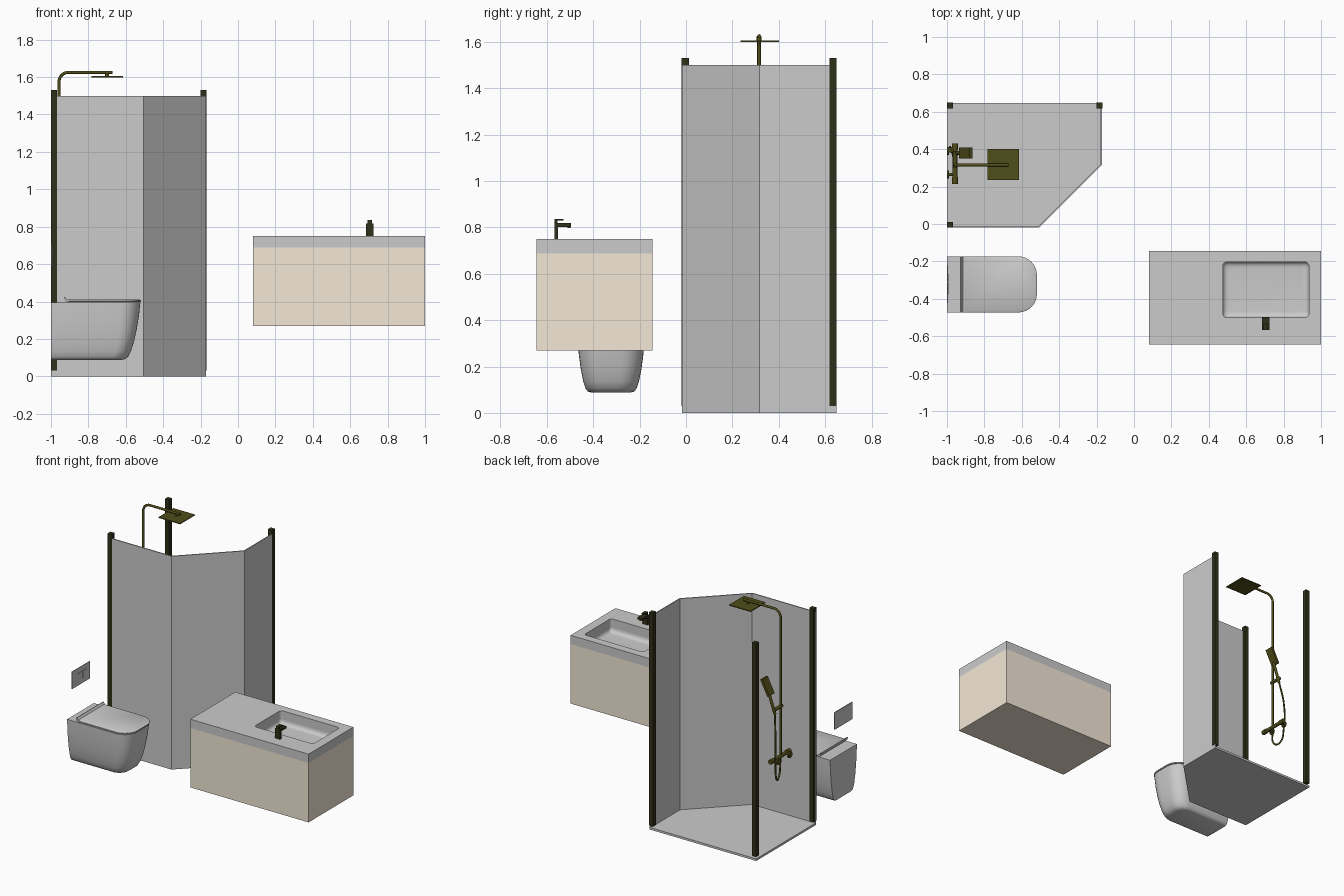
import bpy, bmesh, math
from mathutils import Vector

if "Cube" in bpy.data.objects:
    bpy.data.objects.remove(bpy.data.objects["Cube"])


def material(name, rgb):
    m = bpy.data.materials.new(name)
    m.diffuse_color = (*rgb, 1)
    m.use_nodes = True
    m.node_tree.nodes["Principled BSDF"].inputs["Base Color"].default_value = m.diffuse_color
    return m


BLACK = material("dark_metal", (0.03, 0.03, 0.01))
BRASS = material("olive_metal", (0.08, 0.075, 0.01))
BEIGE = material("beige_front", (0.9, 0.81, 0.68))


def finish(name, bm, mat=None, smooth=False):
    bmesh.ops.recalc_face_normals(bm, faces=bm.faces)
    me = bpy.data.meshes.new(name)
    bm.to_mesh(me)
    bm.free()
    ob = bpy.data.objects.new(name, me)
    bpy.context.collection.objects.link(ob)
    if mat:
        me.materials.append(mat)
    if smooth:
        select(ob)
        bpy.ops.object.shade_smooth_by_angle(angle=math.radians(40))
    return ob


def select(ob):
    bpy.ops.object.select_all(action='DESELECT')
    ob.select_set(True)
    bpy.context.view_layer.objects.active = ob


def box(name, lo, hi, mat=None, open_top=False):
    bm = bmesh.new()
    bmesh.ops.create_cube(bm, size=1)
    for v in bm.verts:
        v.co = Vector([(a + b) / 2 + c * (b - a) for a, b, c in zip(lo, hi, v.co)])
    if open_top:
        bm.faces.ensure_lookup_table()
        top = max(bm.faces, key=lambda f: f.calc_center_median().z)
        bmesh.ops.delete(bm, geom=[top], context='FACES_ONLY')
    return finish(name, bm, mat)


def loft(name, rings, caps=(True, True), mat=None, smooth=False):
    bm = bmesh.new()
    loops = [[bm.verts.new(p) for p in r] for r in rings]
    for a, b in zip(loops, loops[1:]):
        for i in range(len(a)):
            j = (i + 1) % len(a)
            bm.faces.new((a[i], a[j], b[j], b[i]))
    for use, loop in zip(caps, (loops[0], loops[-1])):
        if use:
            bm.faces.new(loop)
    ob = finish(name, bm, mat, smooth)
    return ob


def prism(name, pts, z0, z1, mat=None):
    return loft(name, [[(x, y, z) for x, y in pts] for z in (z0, z1)], mat=mat)


def tube(name, pts, r, mat, curved=False, res=4):
    cu = bpy.data.curves.new(name, 'CURVE')
    cu.dimensions, cu.bevel_depth, cu.bevel_resolution = '3D', r, res
    cu.use_fill_caps = True
    cu.resolution_u = 8
    sp = cu.splines.new('BEZIER' if curved else 'POLY')
    seq = sp.bezier_points if curved else sp.points
    seq.add(len(pts) - 1)
    for p, co in zip(seq, pts):
        if curved:
            p.co = co
            p.handle_left_type = p.handle_right_type = 'AUTO'
        else:
            p.co = (*co, 1)
    ob = bpy.data.objects.new(name, cu)
    bpy.context.collection.objects.link(ob)
    cu.materials.append(mat)
    select(ob)
    bpy.ops.object.convert(target='MESH')
    bpy.ops.object.shade_smooth_by_angle(angle=math.radians(40))
    return ob


def rounded(x0, x1, y0, y1, z, r, back_r=None, n=8):
    """Rounded rectangle; back_r is the corner radius on the x0 side."""
    b = r if back_r is None else back_r
    out = []
    for k, (cx, cy, rad) in enumerate(((x1 - r, y1 - r, r), (x0 + b, y1 - b, b),
                                       (x0 + b, y0 + b, b), (x1 - r, y0 + r, r))):
        for i in range(n + 1):
            a = math.pi / 2 * (k + i / n)
            out.append((cx + rad * math.cos(a), cy + rad * math.sin(a), z))
    return out


# Shower tray and glass screens
edge = [(-1, -.018), (-.505, -.018), (-.17, .317), (-.17, .648)]
prism("shower_tray", edge + [(-1, .648)], 0, .015)
t = .008
inner = [(-1, -.018 + t), (-.505 - t * .41, -.018 + t), (-.17 - t, .317 + t * .41), (-.17 - t, .648)]
for i, name in enumerate(("front_glass", "diagonal_glass", "side_glass")):
    prism(name, [edge[i], edge[i + 1], inner[i + 1], inner[i]], .012, 1.5)

# Corner posts
for name, x, y in (("front_left_post", -1, -.02), ("back_left_post", -1, .618), ("back_right_post", -.2, .618)):
    box(name, (x, y, .03), (x + .032, y + .032, 1.53), BLACK)

# Overhead shower: riser, bent arm, joint and square head
py, px, R = .315, -.957, .05
bend = [(px + R - R * math.cos(a), py, 1.575 + R * math.sin(a))
        for a in (math.pi / 16 * i for i in range(9))]
tube("shower_arm", [(px, py, .6)] + bend + [(-.67, py, 1.625)], .008, BRASS)
tube("head_joint", [(-.7, py, 1.623), (-.7, py, 1.602)], .01, BRASS)
box("shower_head", (-.783, .235, 1.599), (-.615, .4, 1.605), BRASS)

# Mixer valve with end knobs and wall inlets
tube("mixer_body", [(px, .245, .6), (px, .405, .6)], .013, BRASS)
for name, a, b in (("left_knob", .215, .25), ("right_knob", .395, .43)):
    tube(name, [(px, a, .6), (px, b, .6)], .017, BRASS)
for name, y in (("left_inlet", .265), ("right_inlet", .39)):
    tube(name, [(-.998, y, .6), (px, y, .6)], .009, BRASS)
    tube(name + "_flange", [(-.999, y, .6), (-.988, y, .6)], .022, BRASS)

# Hand shower, holder and hose
tube("hand_shower_holder", [(px, .3, .95), (px, .39, .95)], .012, BRASS)
tube("hand_shower_handle", [(-.958, .38, .92), (-.91, .38, 1.06)], .01, BRASS)
head = box("hand_shower_head", (-.009, -.03, -.06), (.009, .03, .06), BRASS)
head.location = (-.9, .38, 1.1)
head.rotation_euler = (0, math.radians(27), 0)
tube("shower_hose", [(-.958, .38, .925), (-.98, .405, .75), (-.98, .405, .57),
                     (-.968, .37, .455), (-.957, .335, .46), (px, py, .59)], .006, BRASS, True)

# Wall-hung toilet bowl
cy = -.323
sections = [(.088, -.625, .085, .06), (.092, -.605, .1, .07), (.105, -.588, .11, .08),
            (.135, -.572, .12, .085), (.19, -.555, .131, .09), (.25, -.542, .139, .095),
            (.32, -.53, .146, .1), (.395, -.522, .149, .1)]
loft("toilet_bowl", [rounded(-1, x, cy - w, cy + w, z, r, .001) for z, x, w, r in sections], smooth=True)

# Toilet lid with a raised back lip
lid = [(.397, .004), (.4, 0), (.407, 0), (.411, .006)]
loft("toilet_lid", [rounded(-.915, -.519 - i, cy - .15 + i, cy + .15 - i, z, .1, .002) for z, i in lid], smooth=True)
lip = [(-.93, .424), (-.924, .405), (-.912, .397), (-.905, .397), (-.905, .411), (-.914, .412), (-.924, .425)]
loft("lid_hinge_lip", [[(x, cy + s * .149, z) for x, z in lip] for s in (-1, 1)])

# Flush plate with two buttons
box("flush_plate", (-1, cy - .1, .59), (-.994, cy + .1, .71))
box("large_flush_button", (-.996, cy - .055, .625), (-.991, cy + .01, .675))
box("small_flush_button", (-.996, cy + .015, .625), (-.991, cy + .055, .675))

# Vanity cabinet and countertop
box("vanity_cabinet", (.08, -.644, .27), (1, -.145, .688), BEIGE, open_top=True)
top = box("countertop", (.08, -.644, .688), (1, -.145, .75))
bx = (.475, .935, -.5, -.203)
cutter = loft("basin_cutter", [rounded(*bx, z, .022) for z in (.6, .8)])
cutter.hide_render = True
mod = top.modifiers.new("basin_hole", 'BOOLEAN')
mod.object, mod.operation, mod.solver = cutter, 'DIFFERENCE', 'EXACT'
select(top)
bpy.ops.object.modifier_apply(modifier=mod.name)
bpy.data.objects.remove(cutter)


# Recessed basin below the countertop hole
basin = [(.69, 0), (.678, .001), (.667, .006), (.66, .016), (.658, .03)]
bowl = loft("basin", [rounded(bx[0] + i, bx[1] - i, bx[2] + i, bx[3] - i, z, .022) for z, i in basin],
            caps=(False, True), smooth=True)
bowl.data.flip_normals()

# Basin tap
box("tap_body", (.685, -.567, .75), (.724, -.551, .818), BLACK)
box("tap_spout", (.685, -.567, .802), (.724, -.496, .818), BLACK)
box("tap_outlet", (.692, -.512, .797), (.717, -.498, .803), BLACK)
box("tap_lever_stem", (.693, -.566, .817), (.716, -.555, .832), BLACK)
box("tap_lever", (.693, -.567, .83), (.716, -.528, .836), BLACK)
